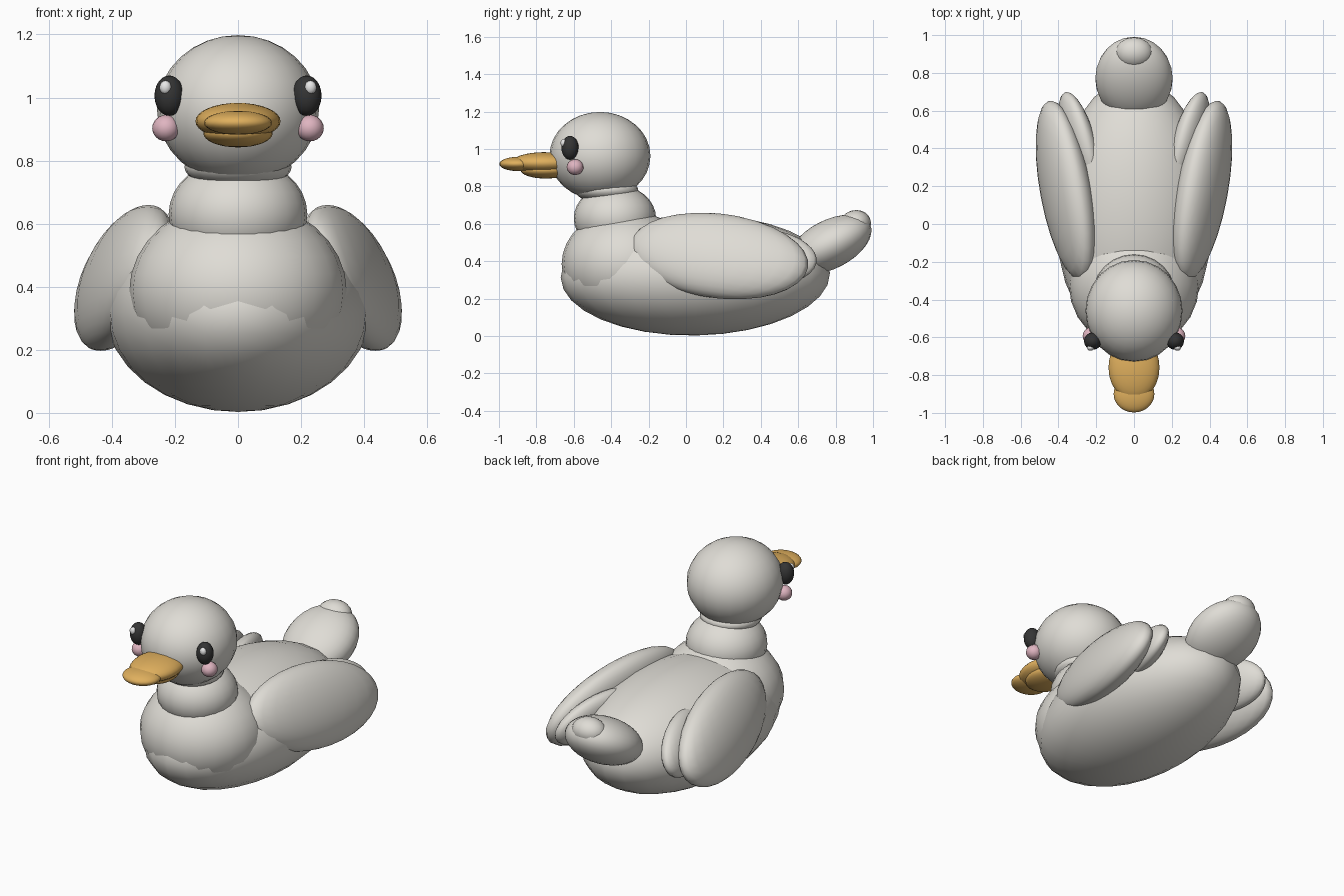
import bpy
from math import radians
from mathutils import Euler

cube = bpy.data.objects.get("Cube")
if cube:
    bpy.data.objects.remove(cube)


def material(name, rgb):
    m = bpy.data.materials.new(name)
    m.use_nodes = True
    m.diffuse_color = (*rgb, 1)
    m.node_tree.nodes["Principled BSDF"].inputs["Base Color"].default_value = (*rgb, 1)
    return m


PLUMAGE = material("off_white", (0.74, 0.72, 0.67))
ORANGE = material("beak_orange", (0.74, 0.43, 0.11))
BLACK = material("eye_black", (0.035, 0.035, 0.035))
PINK = material("cheek_pink", (0.74, 0.46, 0.53))
WHITE = material("highlight_white", (0.9, 0.9, 0.9))


def ellipsoid(name, mat, loc, radii, rot=(0, 0, 0), segments=24, rings=16):
    """Smooth ellipsoid; rot is XYZ degrees."""
    bpy.ops.mesh.primitive_uv_sphere_add(segments=segments, ring_count=rings, radius=1)
    ob = bpy.context.object
    ob.name = name
    ob.location = loc
    ob.scale = radii
    ob.rotation_euler = Euler([radians(a) for a in rot])
    ob.data.materials.append(mat)
    bpy.ops.object.transform_apply(location=False, rotation=False, scale=True)
    bpy.ops.object.shade_smooth()
    return ob


def pair(name, mat, loc, radii, rot=(0, 0, 0), **kw):
    """Left (+x) part and its mirror image on the right."""
    x, y, z = loc
    a, b, c = rot
    ellipsoid("left_" + name, mat, loc, radii, rot, **kw)
    ellipsoid("right_" + name, mat, (-x, y, z), radii, (a, -b, -c), **kw)


# Body, breast and neck
ellipsoid("body", PLUMAGE, (0, 0.05, 0.325), (0.42, 0.72, 0.322), (1, 0, 0))
ellipsoid("breast", PLUMAGE, (0, -0.32, 0.385), (0.345, 0.345, 0.29))
ellipsoid("neck", PLUMAGE, (0, -0.38, 0.63), (0.22, 0.22, 0.18))
ellipsoid("neck_collar", PLUMAGE, (0, -0.425, 0.78), (0.17, 0.17, 0.07))

# Head
ellipsoid("head", PLUMAGE, (0, -0.46, 0.963), (0.257, 0.27, 0.235))

# Wings, each with a smaller inner feather
pair("wing", PLUMAGE, (0.36, 0.175, 0.428), (0.118, 0.49, 0.235), (-8, -20, -8))
pair("inner_feather", PLUMAGE, (0.29, 0.43, 0.425), (0.075, 0.28, 0.15), (-8, -20, -13))

# Tail with a small raised tip
ellipsoid("tail", PLUMAGE, (0, 0.77, 0.49), (0.205, 0.24, 0.13), (27, 0, 0))
ellipsoid("tail_tip", PLUMAGE, (0, 0.905, 0.598), (0.1, 0.085, 0.075), (15, 0, 0),
          segments=16, rings=10)

# Beak
ellipsoid("upper_beak", ORANGE, (0, -0.76, 0.925), (0.135, 0.175, 0.058))
ellipsoid("beak_tip", ORANGE, (0, -0.9, 0.92), (0.108, 0.098, 0.038))
ellipsoid("lower_beak", ORANGE, (0, -0.75, 0.887), (0.11, 0.135, 0.045))

# Eyes, highlights and cheeks
pair("eye", BLACK, (0.218, -0.62, 1.006), (0.047, 0.046, 0.064), segments=16, rings=12)
pair("eye_highlight", WHITE, (0.23, -0.655, 1.032), (0.019, 0.016, 0.022),
     segments=12, rings=8)
pair("cheek", PINK, (0.228, -0.593, 0.903), (0.044, 0.045, 0.042), segments=16, rings=12)
